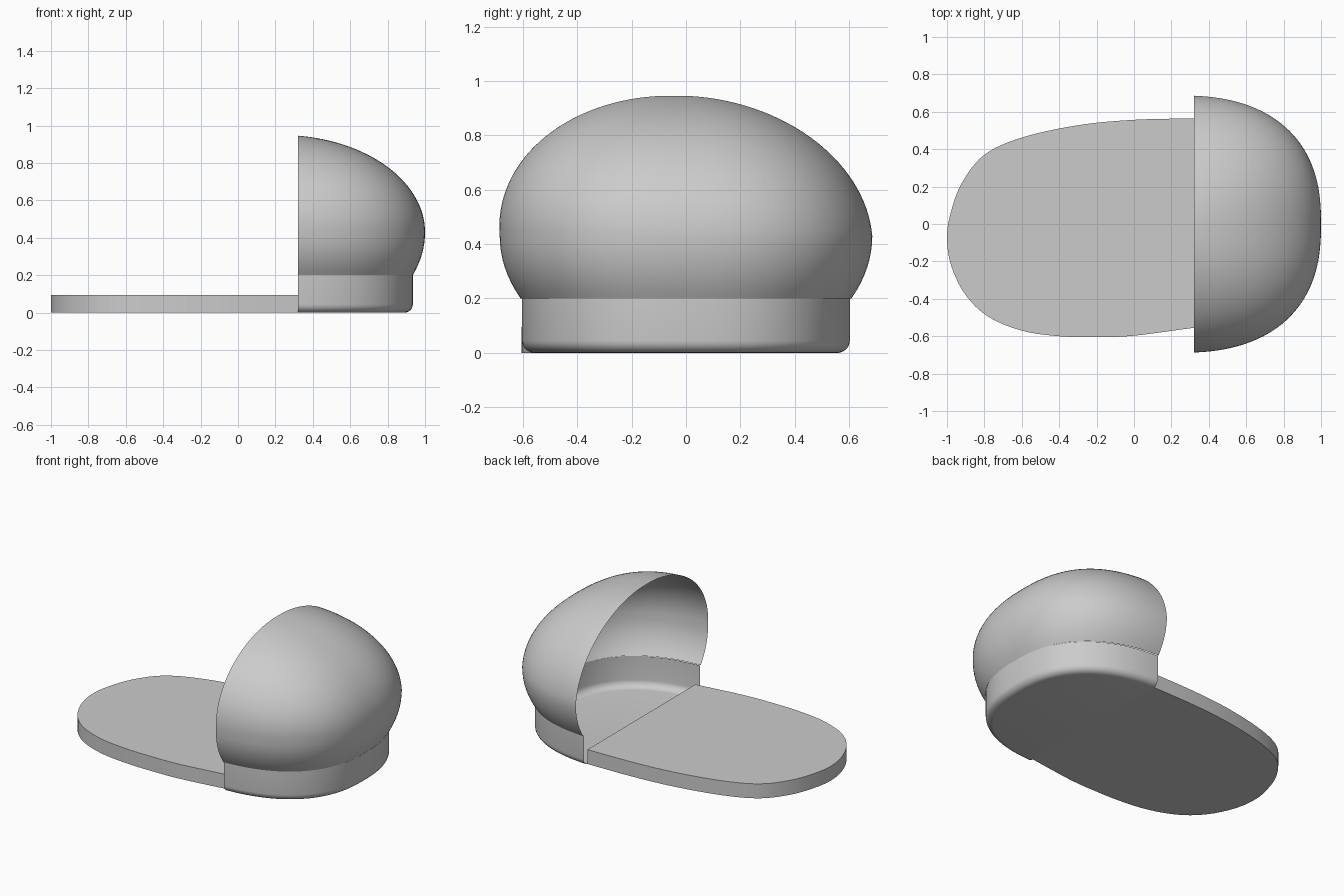
import bpy
import bmesh
import math
from mathutils import Vector

cube = bpy.data.objects.get("Cube")
if cube:
    bpy.data.objects.remove(cube)

CUT_X = 0.32        # plane where the toe cap opens
CENTRE_X = 0.227    # centre of the rounded toe outline
STEPS = 72

grey = bpy.data.materials.new("plain_grey")
grey.use_nodes = True
GREY = (0.6, 0.6, 0.6, 1)
grey.diffuse_color = GREY
grey.node_tree.nodes["Principled BSDF"].inputs["Base Color"].default_value = GREY


def finish(name, bm, angle=40):
    mesh = bpy.data.meshes.new(name)
    bm.to_mesh(mesh)
    bm.free()
    mesh.materials.append(grey)
    obj = bpy.data.objects.new(name, mesh)
    bpy.context.collection.objects.link(obj)
    bpy.ops.object.select_all(action="DESELECT")
    obj.select_set(True)
    bpy.context.view_layer.objects.active = obj
    bpy.ops.object.shade_smooth_by_angle(angle=math.radians(angle))
    return obj


def toe_ring(length, width, z, shift=0.0, power=2.45):
    """Rounded front half of the foot outline at one height."""
    ring = []
    for i in range(STEPS + 1):
        t = math.pi * (i / STEPS - 0.5)
        c, s = max(math.cos(t), 0), math.sin(t)
        x = CENTRE_X + length * c ** (2 / power)
        y = shift + width * math.copysign(abs(s) ** (2 / power), s)
        ring.append((x, y, z))
    return ring


def loft(name, rings, floor=False):
    """Skin the rings as an open sheet and trim it at the opening."""
    bm = bmesh.new()
    rows = [[bm.verts.new(p) for p in ring] for ring in rings]
    for low, high in zip(rows, rows[1:]):
        for i in range(STEPS):
            bm.faces.new((low[i], low[i + 1], high[i + 1], high[i]))
    if floor:
        bm.faces.new(list(reversed(rows[0])))
    bmesh.ops.bisect_plane(bm, geom=bm.verts[:] + bm.edges[:] + bm.faces[:],
                           plane_co=(CUT_X, 0, 0), plane_no=(1, 0, 0), clear_inner=True)
    bmesh.ops.remove_doubles(bm, verts=bm.verts[:], dist=0.0005)
    return finish(name, bm)


# Domed toe cap: elliptical sides, bulging over the band
rings = []
for i in range(8):
    z = 0.2 + 0.23 * i / 8
    drop = 0.43 - z
    rings.append(toe_ring(0.773 * math.sqrt(1 - (drop / 0.57) ** 2),
                          0.6875 * math.sqrt(1 - (drop / 0.5) ** 2), z))
for i in range(33):
    a = math.pi / 2 * i / 32
    scale = max(math.cos(a), 0.001)
    rings.append(toe_ring(0.773 * scale, 0.6875 * scale,
                          0.43 + 0.52 * math.sin(a), -0.045 * math.sin(a)))
loft("toe_dome", rings)

# Upright band with a rounded lower edge and a floor
R = 0.045
rings = []
for i in range(7):
    a = math.pi / 2 * i / 6
    inset = R * (1 - math.sin(a))
    rings.append(toe_ring(0.708 - inset, 0.605 - inset, R * (1 - math.cos(a))))
rings.append(toe_ring(0.708, 0.605, 0.2))
loft("toe_band", rings, floor=True)

# Flat sole behind the cap, outlined by a smooth curve
outline = [(0.32, 0.565), (0, 0.557), (-0.3, 0.528), (-0.6, 0.462), (-0.8, 0.37),
           (-0.92, 0.22), (-0.98, 0.06), (-1, -0.08), (-0.975, -0.23), (-0.9, -0.38),
           (-0.78, -0.495), (-0.6, -0.57), (-0.4, -0.6), (-0.2, -0.605), (0, -0.597),
           (0.32, -0.555)]
pts = [Vector(p) for p in outline]
pts = [2 * pts[0] - pts[1]] + pts + [2 * pts[-1] - pts[-2]]
path = []
for a, b, c, d in zip(pts, pts[1:], pts[2:], pts[3:]):
    for k in range(6):
        t = k / 6
        path.append(b + (c - a) * t / 2 + (2 * a - 5 * b + 4 * c - d) * t * t / 2
                    + (3 * b - a - 3 * c + d) * t ** 3 / 2)
path.append(pts[-2])

bm = bmesh.new()
base = bm.faces.new([bm.verts.new((p.x, p.y, 0)) for p in path])
top = bmesh.ops.extrude_face_region(bm, geom=[base])
bmesh.ops.translate(bm, vec=(0, 0, 0.095),
                    verts=[v for v in top["geom"] if isinstance(v, bmesh.types.BMVert)])
bmesh.ops.recalc_face_normals(bm, faces=bm.faces[:])
finish("sole_plate", bm)
